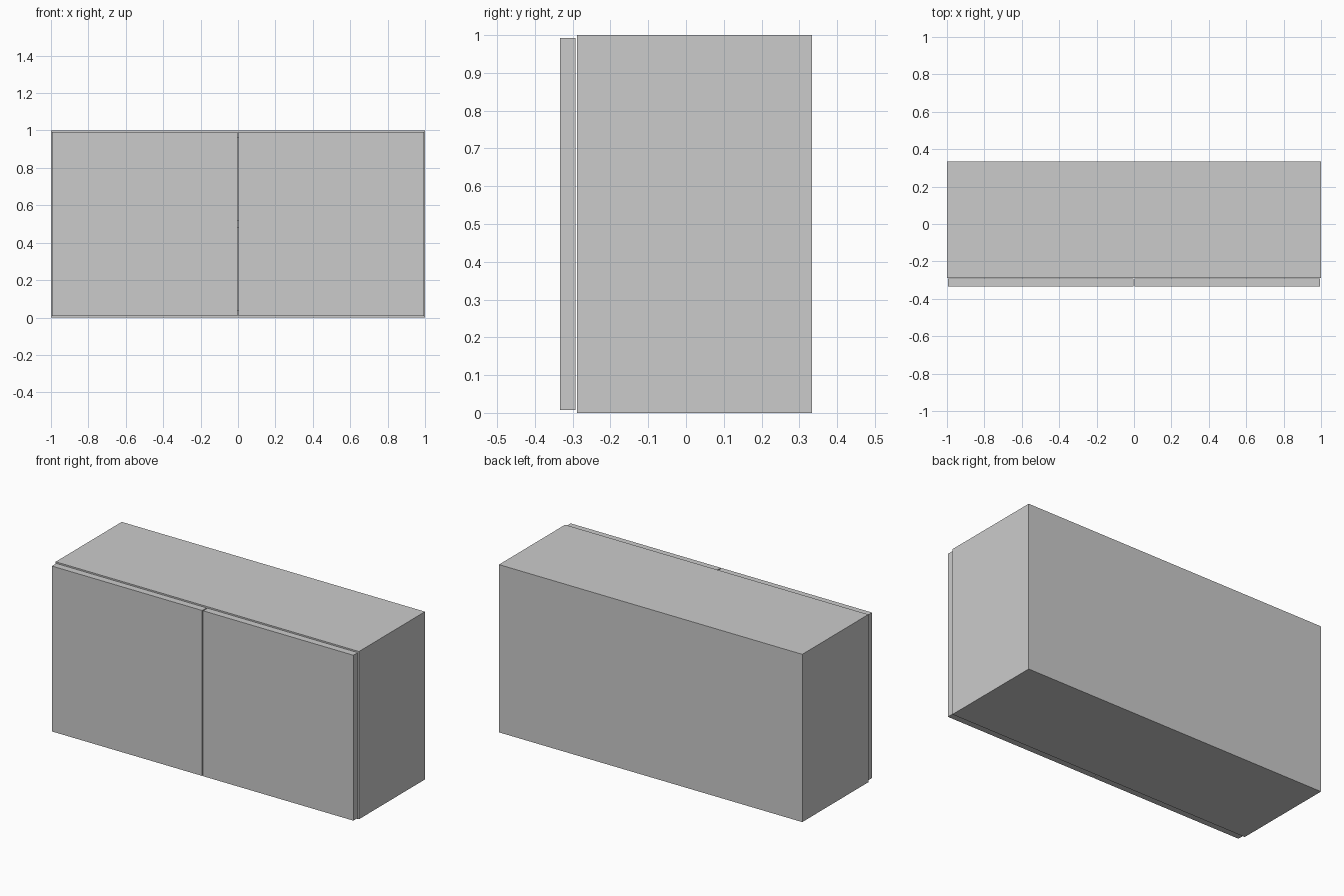
import bpy

if "Cube" in bpy.data.objects:
    bpy.data.objects.remove(bpy.data.objects["Cube"])

T = 0.04                      # board thickness
FRONT, BACK = -0.289, 0.333   # carcass depth range
PANEL = 0.01                  # back panel thickness


def board(name, x, y, z):
    """Box spanning the given (min, max) ranges."""
    bpy.ops.mesh.primitive_cube_add(
        size=1, location=[(a + b) / 2 for a, b in (x, y, z)])
    ob = bpy.context.object
    ob.name = name
    ob.scale = [b - a for a, b in (x, y, z)]
    bpy.ops.object.transform_apply(location=False, rotation=False, scale=True)
    return ob


inner = (-1 + T, 1 - T)

# Side panels and doors, one per side
for label, s in (("left", -1), ("right", 1)):
    board(f"{label}_side", sorted((s, s * (1 - T))), (FRONT, BACK), (0, 1))
    board(f"{label}_door", sorted((s * 0.003, s * 0.994)),
          (-0.333, -0.292), (0.007, 0.993))

# Bottom, shelf and top boards between the sides
for name, z in (("bottom", 0), ("shelf", 0.5 - T / 2), ("top", 1 - T)):
    board(name, inner, (FRONT, BACK - PANEL), (z, z + T))

# Thin back panel
board("back_panel", inner, (BACK - PANEL, BACK), (0, 1))
